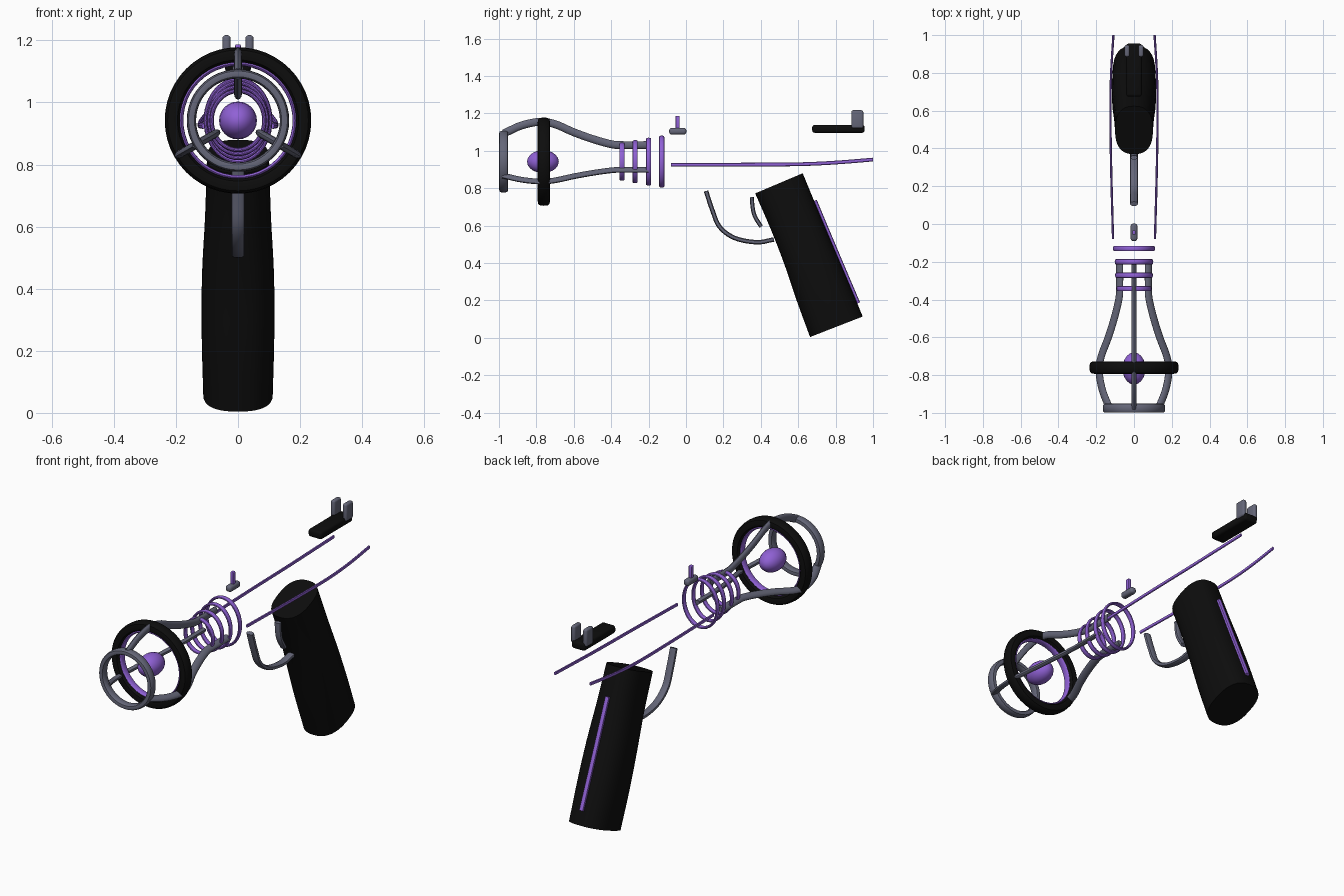
import bpy, bmesh, math
from mathutils import Vector

old = bpy.data.objects.get("Cube")
if old:
    bpy.data.objects.remove(old, do_unlink=True)


def material(name, rgb):
    m = bpy.data.materials.new(name)
    m.use_nodes = True
    m.diffuse_color = (*rgb, 1)
    node = m.node_tree.nodes["Principled BSDF"]
    node.inputs["Base Color"].default_value = (*rgb, 1)
    node.inputs["Roughness"].default_value = 0.6
    return m


PURPLE = material("purple", (0.28, 0.12, 0.67))
GREY = material("slate grey", (0.13, 0.135, 0.19))
BLACK = material("black", (0.004, 0.004, 0.004))
AXIS_Z = 0.942
X, Y, Z = Vector((1, 0, 0)), Vector((0, 1, 0)), Vector((0, 0, 1))


def finish(bm, name, mat):
    bmesh.ops.recalc_face_normals(bm, faces=bm.faces)
    mesh = bpy.data.meshes.new(name)
    bm.to_mesh(mesh)
    bm.free()
    mesh.materials.append(mat)
    ob = bpy.data.objects.new(name, mesh)
    bpy.context.collection.objects.link(ob)
    bpy.ops.object.select_all(action='DESELECT')
    ob.select_set(True)
    bpy.context.view_layer.objects.active = ob
    bpy.ops.object.shade_smooth_by_angle(angle=math.radians(40))
    return ob


def smooth_path(pts, steps=5):
    """Catmull-Rom resampling of a few control points."""
    p = [Vector(q) for q in pts]
    p = [2 * p[0] - p[1]] + p + [2 * p[-1] - p[-2]]
    out = []
    for a, b, c, d in zip(p, p[1:], p[2:], p[3:]):
        for i in range(steps):
            t = i / steps
            out.append(0.5 * (2 * b + (c - a) * t + (2 * a - 5 * b + 4 * c - d) * t * t
                              + (3 * b - a - 3 * c + d) * t ** 3))
    return out + [p[-2]]


def sweep(name, path, across, sizes, mat, power=2, sides=12, closed=False):
    """Sweep a superellipse; sizes = (half size along 'across', half size in the path plane)."""
    n = len(path)
    if not isinstance(sizes, list):
        sizes = [sizes] * n
    bm = bmesh.new()
    rings = []
    for i, p in enumerate(path):
        if closed:
            tangent = path[(i + 1) % n] - path[i - 1]
        else:
            tangent = path[min(i + 1, n - 1)] - path[max(i - 1, 0)]
        normal = across.cross(tangent).normalized()
        ring = []
        for k in range(sides):
            t = math.tau * k / sides
            c, s = math.cos(t), math.sin(t)
            u = math.copysign(abs(c) ** (2 / power), c) * sizes[i][0]
            v = math.copysign(abs(s) ** (2 / power), s) * sizes[i][1]
            ring.append(bm.verts.new(p + across * u + normal * v))
        rings.append(ring)
    for i in range(n if closed else n - 1):
        a, b = rings[i], rings[(i + 1) % n]
        for k in range(sides):
            j = (k + 1) % sides
            bm.faces.new((a[k], a[j], b[j], b[k]))
    if not closed:
        bm.faces.new(rings[0])
        bm.faces.new(rings[-1])
    return finish(bm, name, mat)


def hoop(name, y, rx, rz, axial, radial, mat, power=2):
    """Ring around the barrel axis; rx and rz are outer radii."""
    path = []
    for i in range(48):
        t = math.tau * i / 48
        path.append(Vector(((rx - radial) * math.cos(t), y, AXIS_Z + (rz - radial) * math.sin(t))))
    return sweep(name, path, Y, (axial, radial), mat, power, closed=True)


def block(name, lo, hi, bevel, mat):
    bm = bmesh.new()
    bmesh.ops.create_cube(bm, size=1)
    for v in bm.verts:
        v.co = Vector([(l + h) / 2 + c * (h - l) for l, h, c in zip(lo, hi, v.co)])
    bmesh.ops.bevel(bm, geom=bm.edges[:], offset=bevel, segments=3, profile=0.5, affect='EDGES')
    return finish(bm, name, mat)


# Muzzle rings
hoop("muzzle_ring", -0.975, 0.165, 0.165, 0.024, 0.015, GREY, 3)
hoop("collar_ring", -0.76, 0.236, 0.236, 0.033, 0.025, BLACK, 3)
hoop("collar_inner_ring", -0.76, 0.19, 0.19, 0.02, 0.007, PURPLE)

# Three prongs around the barrel axis
profile = [(-0.975, 0.15), (-0.88, 0.193), (-0.78, 0.213), (-0.7, 0.2), (-0.6, 0.157),
           (-0.5, 0.121), (-0.4, 0.093), (-0.34, 0.088), (-0.2, 0.088)]
for side, degrees in (("top", 90), ("right", 210), ("left", 330)):
    t = math.radians(degrees)
    out = Vector((math.cos(t), 0, math.sin(t)))
    path = smooth_path([Y * y + Z * AXIS_Z + out * r for y, r in profile])
    sweep(side + "_prong", path, out.cross(Y), (0.013, 0.021), GREY)

# Energy core
bm = bmesh.new()
bmesh.ops.create_uvsphere(bm, u_segments=24, v_segments=10, radius=1)
for v in bm.verts:
    x, y, z = v.co
    v.co = (x * 0.061, -0.765 + z * 0.085, AXIS_Z + y * 0.061)
finish(bm, "core", PURPLE)

# Coils, growing towards the rear
coils = [(-0.342, 0.092, 0.102), (-0.272, 0.1, 0.115), (-0.2, 0.102, 0.128), (-0.13, 0.111, 0.139)]
for i, (y, rx, rz) in enumerate(coils):
    hoop("coil_%d" % (i + 1), y, rx, rz, 0.014, 0.007, PURPLE, 2.3)

# Side rails
for side, s in (("left", 1), ("right", -1)):
    path = smooth_path([(s * 0.111, -0.08, 0.925), (s * 0.121, 0.3, 0.926), (s * 0.125, 0.6, 0.928),
                        (s * 0.121, 0.8, 0.937), (s * 0.109, 1.0, 0.953)])
    sweep(side + "_rail", path, Z, (0.01, 0.006), PURPLE, sides=8)

# Front sight
block("front_sight_base", (-0.018, -0.09, 1.087), (0.018, 0.002, 1.122), 0.013, GREY)
block("front_sight_post", (-0.009, -0.056, 1.11), (0.009, -0.034, 1.187), 0.004, PURPLE)

# Rear sight
block("rear_sight_base", (-0.042, 0.675, 1.096), (0.042, 0.955, 1.139), 0.013, BLACK)
for side, s in (("left", 1), ("right", -1)):
    x = s * 0.037
    block(side + "_rear_sight_post", (x - 0.013, 0.885, 1.12), (x + 0.013, 0.948, 1.217), 0.01, GREY)

# Grip, lofted along its tilted axis with a slight waist
top, bottom = Vector((0, 0.497, 0.826)), Vector((0, 0.804, 0.059))
back = X.cross(bottom - top).normalized()
if back.y < 0:
    back = -back
rows = smooth_path([(0.1, 0.138, 0), (0.106, 0.136, 0.004), (0.116, 0.139, 0.005),
                    (0.117, 0.147, 0.002), (0.112, 0.151, 0)], 4)
path = [top.lerp(bottom, i / (len(rows) - 1)) + back * r.z for i, r in enumerate(rows)]
sweep("grip", path, X, [(r.x, r.y) for r in rows], BLACK, 2.5, sides=32)

# Stripe down the back of the grip
stripe = [top.lerp(bottom, f) + back * d for f, d in ((0.19, 0.146), (0.5, 0.15), (0.91, 0.157))]
sweep("grip_stripe", smooth_path(stripe), X, (0.012, 0.009), PURPLE, 3)

# Trigger guard and trigger
guard = [(0.107, 0.785), (0.14, 0.685), (0.18, 0.593), (0.262, 0.533), (0.38, 0.511), (0.47, 0.526)]
sweep("trigger_guard", smooth_path([(0, *p) for p in guard]), X, (0.021, 0.012), GREY, 2.5)
trigger = [(0.352, 0.752), (0.356, 0.7), (0.368, 0.65), (0.402, 0.594)]
sweep("trigger", smooth_path([(0, *p) for p in trigger]), X, (0.018, 0.011), GREY, 2.5)
